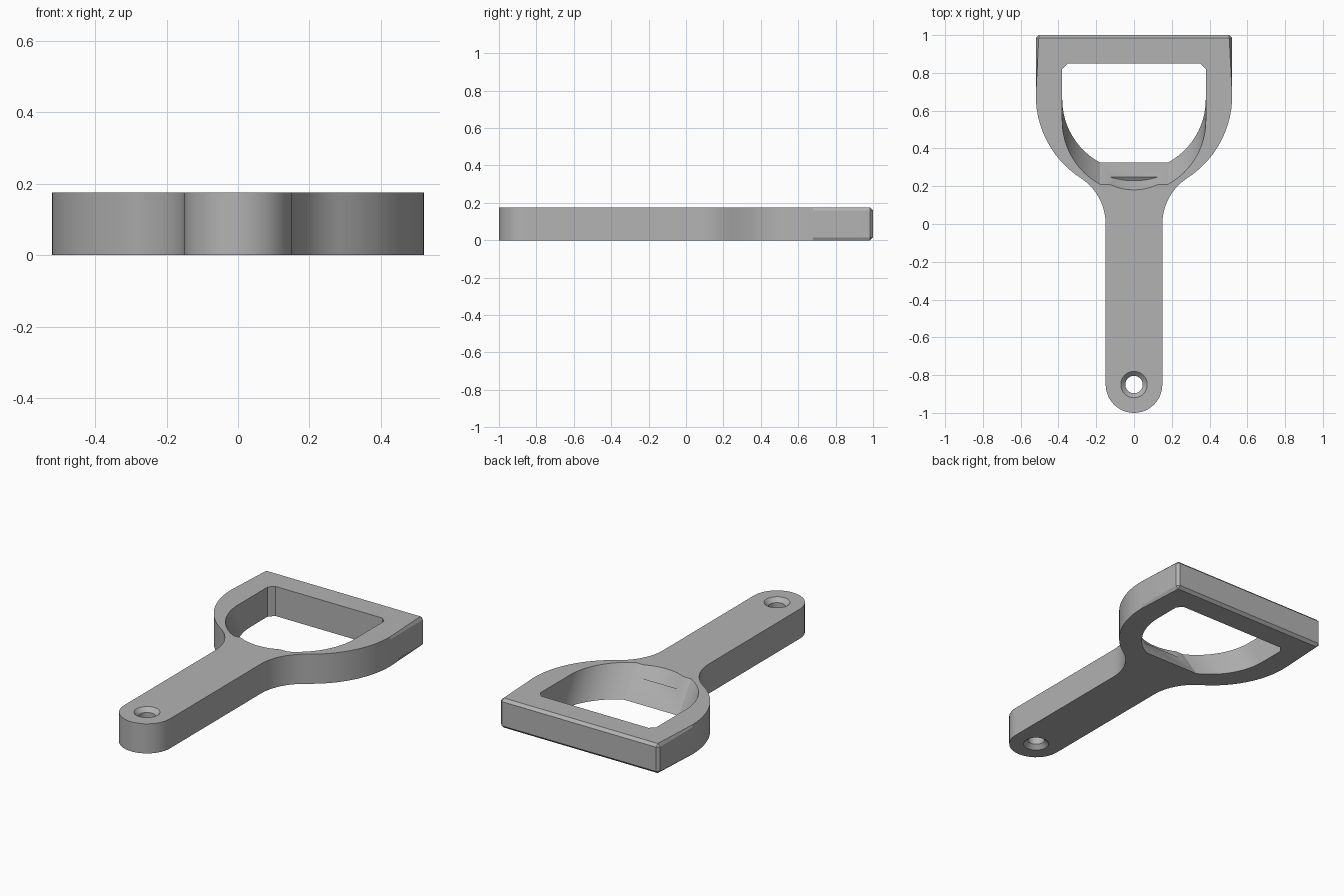
import bpy, bmesh, math
from mathutils import Vector, Matrix

HEIGHT = 0.175
CHAMFER = 0.016
SHEAR = -0.657          # forward lean of the lever wall per unit of height

cube = bpy.data.objects.get("Cube")
if cube:
    bpy.data.objects.remove(cube, do_unlink=True)


def arc(cx, cy, r, start, end, steps):
    """Points on an arc, angles in degrees."""
    angles = [math.radians(start + (end - start) * i / steps) for i in range(steps + 1)]
    return [Vector((cx + r * math.cos(a), cy + r * math.sin(a))) for a in angles]


def mirrored(half):
    """Close a right-hand half outline by mirroring it over x = 0."""
    return half + [Vector((-p.x, p.y)) for p in reversed(half) if abs(p.x) > 1e-5]


def make_object(name, bm):
    bmesh.ops.recalc_face_normals(bm, faces=bm.faces)
    mesh = bpy.data.meshes.new(name)
    bm.to_mesh(mesh)
    bm.free()
    obj = bpy.data.objects.new(name, mesh)
    bpy.context.collection.objects.link(obj)
    return obj


def loft(rings):
    """Skin a stack of equally long point rings and cap both ends."""
    bm = bmesh.new()
    loops = [[bm.verts.new(p) for p in ring] for ring in rings]
    n = len(loops[0])
    for low, high in zip(loops, loops[1:]):
        for i in range(n):
            j = (i + 1) % n
            bm.faces.new((low[i], low[j], high[j], high[i]))
    bm.faces.new(loops[0])
    bm.faces.new(loops[-1])
    return bm


def cut(target, cutter):
    cutter.hide_render = True
    mod = target.modifiers.new("cut", 'BOOLEAN')
    mod.operation = 'DIFFERENCE'
    mod.solver = 'EXACT'
    mod.object = cutter
    bpy.context.view_layer.objects.active = target
    bpy.ops.object.modifier_apply(modifier=mod.name)
    bpy.data.objects.remove(cutter, do_unlink=True)


# Body outline: square back, round head, concave neck and round handle end
head_r, head_y, grip = 0.52, 0.68, 0.15
neck_r = (grip ** 2 + head_y ** 2 - head_r ** 2) / (2 * (head_r - grip))
neck_x = grip + neck_r
tangent = math.degrees(math.atan2(head_y, neck_x))
half = [Vector((head_r, 1))]
half += arc(0, head_y, head_r, 0, -tangent, 14)
half += arc(neck_x, 0, neck_r, 180 - tangent, 180, 10)[1:]
half += arc(0, -1 + grip, grip, 0, -90, 12)
outline = mirrored(half)

bm = loft([[(p.x, p.y, z) for p in outline] for z in (0, HEIGHT)])
rim = [e for e in bm.edges
       if abs(e.verts[0].co.z - e.verts[1].co.z) < 1e-5
       or all(v.co.y > 0.99 for v in e.verts)]
bmesh.ops.bevel(bm, geom=rim, offset=CHAMFER, offset_type='OFFSET',
                segments=1, affect='EDGES', clamp_overlap=False)
body = make_object("opener_body", bm)

# D-shaped opening whose front wall leans forward towards the top
open_r, open_y, flat = 0.38, 0.66, 0.18
side = [Vector((open_r - 0.03, 0.85)), Vector((open_r, 0.82))]
curve = arc(0, open_y, open_r, 0, -math.degrees(math.acos(flat / open_r)), 12)
rings = []
for z in (-0.05, HEIGHT + 0.05):
    lean = Vector((0, SHEAR * z))
    rings.append([(p.x, p.y, z) for p in mirrored(side + [p + lean for p in curve])])
cut(body, make_object("opening_cutter", loft(rings)))

# Shallow curved pocket in the leaning wall
axis = Vector((0, SHEAR, 1)).normalized()
outward = Vector((0, axis.z, -axis.y))
pocket_r, pocket_length = 0.35, 0.3
centre = Vector((0, 0.25, 0.115)) + outward * (pocket_r - 0.025) + axis * pocket_length / 2
bm = bmesh.new()
bmesh.ops.create_cone(bm, cap_ends=True, segments=96, radius1=pocket_r,
                      radius2=pocket_r, depth=pocket_length,
                      matrix=Matrix.Translation(centre)
                      @ axis.to_track_quat('Z', 'Y').to_matrix().to_4x4())
cut(body, make_object("pocket_cutter", bm))

# Hanging hole, countersunk on both faces
bore, sink, depth, over = 0.046, 0.07, 0.024, 0.02
flare = sink + over * (sink - bore) / depth
levels = [(-over, flare), (depth, bore), (HEIGHT - depth, bore), (HEIGHT + over, flare)]
rings = [[(p.x, p.y, z) for p in arc(0, -1 + grip, r, 0, 360, 40)[:-1]] for z, r in levels]
cut(body, make_object("hole_cutter", loft(rings)))

# One plain grey material
grey = bpy.data.materials.new("plain grey")
colour = (0.45, 0.45, 0.45, 1)
grey.use_nodes = True
grey.diffuse_color = colour
grey.node_tree.nodes["Principled BSDF"].inputs["Base Color"].default_value = colour
body.data.materials.clear()
body.data.materials.append(grey)
for face in body.data.polygons:
    face.material_index = 0

bpy.ops.object.select_all(action='DESELECT')
body.select_set(True)
bpy.context.view_layer.objects.active = body
bpy.ops.object.shade_smooth_by_angle(angle=math.radians(25))
